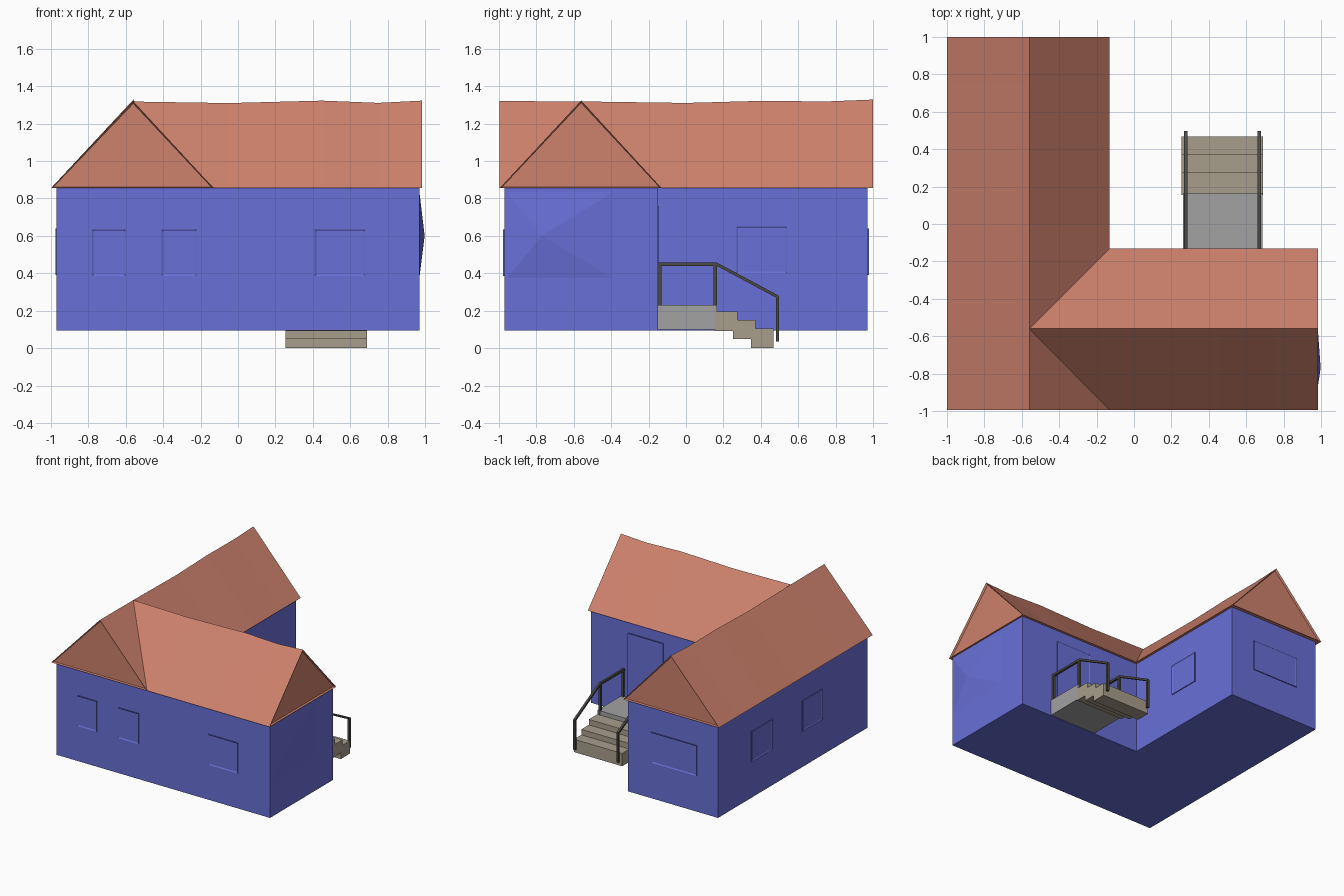
import bpy, bmesh
from mathutils import Vector, Matrix

if "Cube" in bpy.data.objects:
    bpy.data.objects.remove(bpy.data.objects["Cube"])


def material(name, rgb):
    m = bpy.data.materials.new(name)
    m.diffuse_color = (*rgb, 1)
    m.use_nodes = True
    m.node_tree.nodes["Principled BSDF"].inputs["Base Color"].default_value = m.diffuse_color
    return m


BLUE = material("wall_blue", (0.14, 0.16, 0.68))
ROOF = material("roof_terracotta", (0.61, 0.22, 0.15))
GREY = material("landing_grey", (0.36, 0.36, 0.36))
TAN = material("step_tan", (0.39, 0.34, 0.26))
DARK = material("rail_dark", (0.065, 0.065, 0.06))


def finish(name, bm, mat):
    bmesh.ops.recalc_face_normals(bm, faces=bm.faces)
    me = bpy.data.meshes.new(name)
    bm.to_mesh(me)
    bm.free()
    me.materials.append(mat)
    ob = bpy.data.objects.new(name, me)
    bpy.context.collection.objects.link(ob)
    return ob


def add_box(bm, lo, hi):
    lo, hi = Vector(lo), Vector(hi)
    m = Matrix.Translation((lo + hi) / 2) @ Matrix.Diagonal((*(hi - lo), 1))
    return bmesh.ops.create_cube(bm, size=1, matrix=m)


def box(name, lo, hi, mat):
    bm = bmesh.new()
    add_box(bm, lo, hi)
    return finish(name, bm, mat)


# L-shaped walls, extruded from the floor plan
Z0, Z1, W, IN = 0.095, 0.857, 0.97, -0.15
bm = bmesh.new()
plan = [(-W, -W), (W, -W), (W, IN), (IN, IN), (IN, W), (-W, W)]
floor = bm.faces.new([bm.verts.new((x, y, Z0)) for x, y in plan])
top = bmesh.ops.extrude_face_region(bm, geom=[floor], use_keep_orig=True)
bmesh.ops.translate(bm, vec=(0, 0, Z1 - Z0),
                    verts=[v for v in top["geom"] if isinstance(v, bmesh.types.BMVert)])
finish("walls", bm, BLUE)

# Shallow bulge on the right-hand end wall
bm = bmesh.new()
base = [bm.verts.new((W - 0.002, y, z)) for y, z in
        [(-0.968, 0.36), (-0.36, 0.36), (-0.36, 0.85), (-0.968, 0.85)]]
tip = bm.verts.new((0.998, -0.77, 0.6))
bm.faces.new(base)
for i in range(4):
    bm.faces.new((base[i], base[(i + 1) % 4], tip))
finish("wall_bulge", bm, BLUE)


# Windows and door: thin panels with an inset pane
def panel(name, axis, wall, side, a, b, z0, z1, t=0.007):
    lo, hi = [0, 0, z0], [0, 0, z1]
    lo[1 - axis], hi[1 - axis] = a, b
    lo[axis], hi[axis] = sorted((wall - side * 0.002, wall + side * t))
    bm = bmesh.new()
    add_box(bm, lo, hi)
    bm.normal_update()
    face = max(bm.faces, key=lambda f: f.normal[axis] * side)
    bmesh.ops.inset_region(bm, faces=[face], thickness=0.012, depth=-0.005)
    finish(name, bm, BLUE)


for i, (a, b) in enumerate([(-0.78, -0.60), (-0.41, -0.22), (0.41, 0.68)]):
    panel(f"front_window_{i + 1}", 1, -W, -1, a, b, 0.385, 0.635)
for i, (a, b) in enumerate([(0.27, 0.54), (-0.38, -0.12)]):
    panel(f"left_window_{i + 1}", 0, -W, -1, a, b, 0.39, 0.64)
panel("back_window", 1, W, 1, -0.78, -0.36, 0.39, 0.64)
panel("courtyard_window", 0, IN, 1, 0.27, 0.54, 0.4, 0.65)
panel("door", 1, IN, 1, 0.31, 0.63, 0.232, 0.76)

# Roof: two gabled wings meeting in valleys, ridges slightly uneven
E, R, IE, F = 0.855, -0.56, -0.13, -0.995
bm = bmesh.new()


def quad(*pts):
    unique = [p for i, p in enumerate(pts) if p not in pts[:i]]
    return bm.faces.new([bm.verts.new(p) for p in unique])


long_ridge = [(F, 1.32), (R, 1.318), (0, 1.31), (0.4, 1.321), (0.75, 1.318), (1, 1.328)]
for (y0, h0), (y1, h1) in zip(long_ridge, long_ridge[1:]):
    quad((-1, y0, E), (-1, y1, E), (R, y1, h1), (R, y0, h0))
    if y0 == F:
        quad((R, y0, h0), (R, y1, h1), (IE, F, E))
    else:
        quad((R, y0, h0), (R, y1, h1), (IE, max(y1, IE), E), (IE, max(y0, IE), E))
side_ridge = [(R, 1.318), (-0.05, 1.31), (0.45, 1.323), (0.75, 1.311), (0.983, 1.323)]
for (x0, h0), (x1, h1) in zip(side_ridge, side_ridge[1:]):
    for e in (F, IE):
        quad((x0, R, h0), (x1, R, h1), (max(x1, IE), e, E), (max(x0, IE), e, E))
gables = [quad((-1, F, E), (IE, F, E), (R, F, 1.32)),
          quad((-1, 1, E), (R, 1, 1.328), (IE, 1, E)),
          quad((0.983, F, E), (0.983, IE, E), (0.983, R, 1.323))]
bmesh.ops.remove_doubles(bm, verts=bm.verts, dist=0.0005)
bmesh.ops.holes_fill(bm, edges=[e for e in bm.edges if e.is_boundary], sides=0)
bmesh.ops.recalc_face_normals(bm, faces=bm.faces)
bm.normal_update()
# recessed gable panels inside a narrow trim
gables = [f for f in bm.faces if len(f.verts) == 3 and abs(f.normal.z) < 0.01]
bmesh.ops.inset_individual(bm, faces=gables, thickness=0.013, depth=-0.015)
finish("roof", bm, ROOF)

# Porch landing and overlapping step slabs
box("landing", (0.262, IN, 0.1), (0.688, 0.165, 0.23), GREY)
for i, (y0, y1, z0, z1) in enumerate([(0.155, 0.275, 0.092, 0.195),
                                      (0.25, 0.372, 0.048, 0.15),
                                      (0.348, 0.467, 0.0, 0.105)]):
    box(f"step_{i + 1}", (0.253, y0, z0), (0.69, y1, z1), TAN)

# Handrails: a bent top rail and three posts on each side
for side, x in (("left", 0.276), ("right", 0.67)):
    h = 0.009
    bm = bmesh.new()
    for y, z0, z1 in [(-0.14, 0.22, 0.447), (0.157, 0.19, 0.447), (0.489, 0.035, 0.275)]:
        add_box(bm, (x - h, y - h, z0), (x + h, y + h, z1))
    path = [(IN, 0.448), (0.166, 0.448), (0.495, 0.272)]
    rings = [[bm.verts.new((x + dx, y, z + dz)) for dx, dz in
              ((-h, -h), (h, -h), (h, h), (-h, h))] for y, z in path]
    for a, b in zip(rings, rings[1:]):
        for i in range(4):
            j = (i + 1) % 4
            bm.faces.new((a[i], a[j], b[j], b[i]))
    bm.faces.new(rings[0])
    bm.faces.new(rings[-1])
    finish(f"{side}_handrail", bm, DARK)
